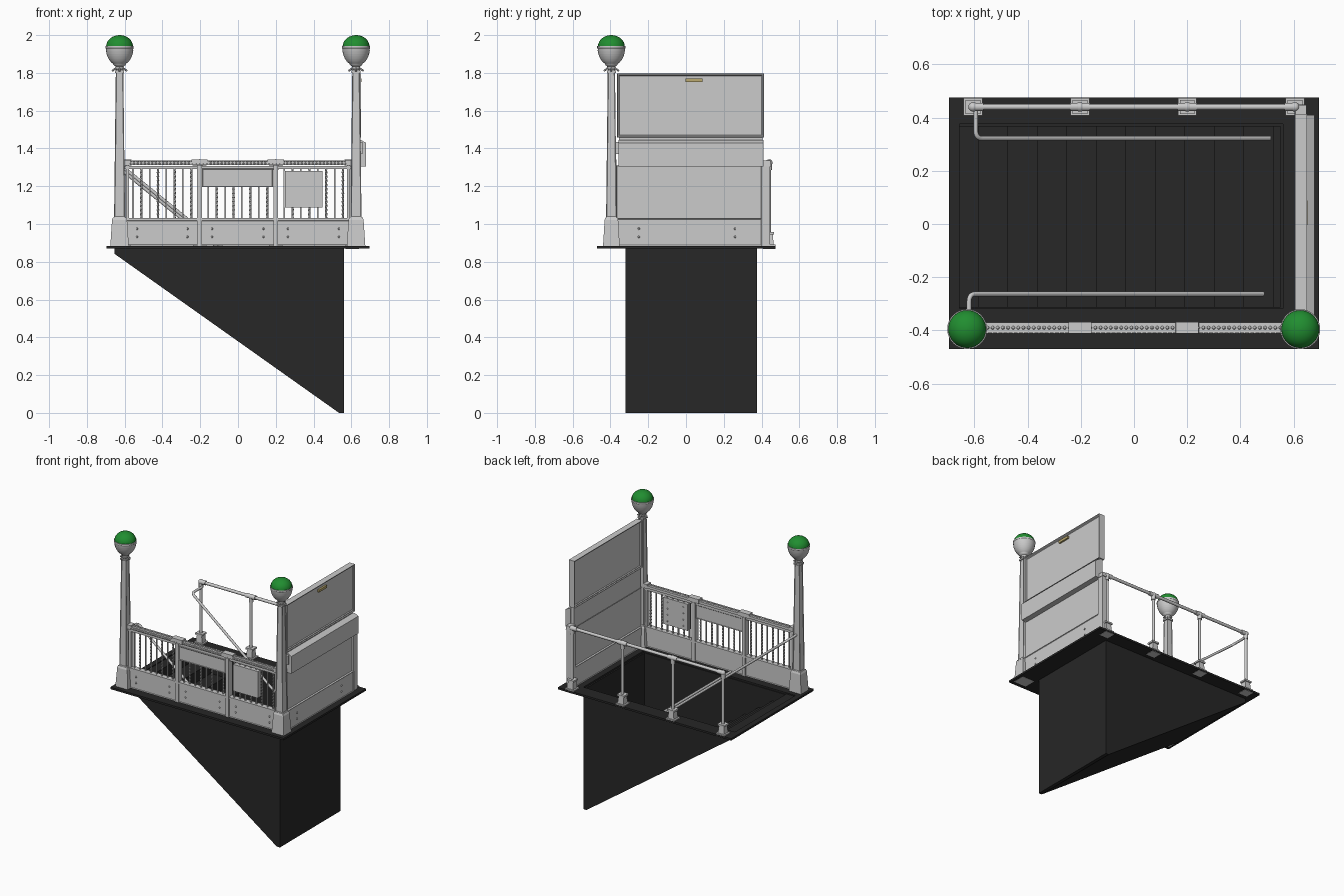
import bpy, bmesh, math
from mathutils import Vector, Matrix

if "Cube" in bpy.data.objects:
    bpy.data.objects.remove(bpy.data.objects["Cube"])


def material(name, c):
    m = bpy.data.materials.new(name)
    m.diffuse_color = (*c, 1)
    m.use_nodes = True
    m.node_tree.nodes["Principled BSDF"].inputs["Base Color"].default_value = m.diffuse_color
    return m


DARK = material("dark_stone", (0.02, 0.02, 0.02))
GREEN = material("green_glass", (0.015, 0.27, 0.03))
TAN = material("tan_metal", (0.5, 0.4, 0.16))


def finish(name, bm, mat=None, smooth=False):
    bmesh.ops.recalc_face_normals(bm, faces=bm.faces)
    me = bpy.data.meshes.new(name)
    bm.to_mesh(me)
    bm.free()
    ob = bpy.data.objects.new(name, me)
    bpy.context.collection.objects.link(ob)
    if mat:
        me.materials.append(mat)
    if smooth:
        bpy.ops.object.select_all(action='DESELECT')
        ob.select_set(True)
        bpy.context.view_layer.objects.active = ob
        bpy.ops.object.shade_smooth_by_angle(angle=math.radians(40))
    return ob


def box(bm, x0, x1, y0, y1, z0, z1, taper=1.0):
    cx, cy = (x0 + x1) / 2, (y0 + y1) / 2
    rings = []
    for z, s in ((z0, 1), (z1, taper)):
        rings.append([bm.verts.new((cx + (x - cx) * s, cy + (y - cy) * s, z))
                      for x, y in ((x0, y0), (x1, y0), (x1, y1), (x0, y1))])
    a, b = rings
    sides = [bm.faces.new((a[i], a[(i + 1) % 4], b[(i + 1) % 4], b[i])) for i in range(4)]
    bm.faces.new(a[::-1])
    bm.faces.new(b)
    return sides  # front, right, back, left


def inset(bm, faces, border, depth):
    bmesh.ops.inset_individual(bm, faces=faces, thickness=border)
    bmesh.ops.inset_individual(bm, faces=faces, thickness=0.006, depth=depth)


def prism(bm, pts, y0, y1):
    a = [bm.verts.new((x, y0, z)) for x, z in pts]
    b = [bm.verts.new((x, y1, z)) for x, z in pts]
    n = len(pts)
    for i in range(n):
        bm.faces.new((a[i], a[(i + 1) % n], b[(i + 1) % n], b[i]))
    bm.faces.new(a)
    bm.faces.new(b[::-1])


def rod(bm, p, q, r, n=12):
    p, q = Vector(p), Vector(q)
    d = q - p
    rot = d.to_track_quat('Z', 'Y').to_matrix().to_4x4()
    bmesh.ops.create_cone(bm, cap_ends=True, segments=n, radius1=r, radius2=r,
                          depth=d.length, matrix=Matrix.Translation((p + q) / 2) @ rot)


def ball(bm, p, r, u=12, v=8):
    bmesh.ops.create_uvsphere(bm, u_segments=u, v_segments=v, radius=r,
                              matrix=Matrix.Translation(p))


def lathe(bm, prof, x, y, n=32):
    rings = [[bm.verts.new((x + r * math.cos(2 * math.pi * i / n),
                            y + r * math.sin(2 * math.pi * i / n), z)) for i in range(n)]
             for r, z in prof]
    for a, b in zip(rings, rings[1:]):
        for i in range(n):
            bm.faces.new((a[i], a[(i + 1) % n], b[(i + 1) % n], b[i]))
    bm.faces.new(rings[0])
    bm.faces.new(rings[-1])


def twisted_bar(bm, x, y, z0, z1, r, turns=3, steps=24):
    rings = []
    for k in range(steps + 1):
        a = 2 * math.pi * turns * k / steps
        rings.append([bm.verts.new((x + r * math.cos(a + i * math.pi / 2),
                                    y + r * math.sin(a + i * math.pi / 2),
                                    z0 + (z1 - z0) * k / steps)) for i in range(4)])
    for a, b in zip(rings, rings[1:]):
        for i in range(4):
            bm.faces.new((a[i], a[(i + 1) % 4], b[(i + 1) % 4], b[i]))


# pavement slab around the opening
bm = bmesh.new()
for b in ((-.695, .695, -.47, -.318), (-.695, .695, .375, .475),
          (-.695, -.655, -.318, .375), (.56, .695, -.318, .375)):
    box(bm, *b, .870, .884)
finish("pavement_slab", bm, DARK)

# stairwell walls and stairs
well = [(-.655, .872), (-.655, .843), (.535, 0), (.56, 0), (.56, .872)]
bm = bmesh.new()
prism(bm, well, -.32, -.312)
prism(bm, well, .367, .375)
box(bm, .55, .56, -.312, .367, 0, .872)
finish("stairwell_walls", bm, DARK)
steps = [(-.655, .878)]
for i in range(11):
    x, z = -.585 + .111 * i, .878 - .078 * i
    steps += [(x, z), (x, z - .078)]
bm = bmesh.new()
prism(bm, steps + [(.552, .02), (.552, 0), (.535, 0), (-.655, .843)], -.313, .368)
finish("stairs", bm, DARK)

# lamp posts
for side, px in (("left", -.627), ("right", .625)):
    py = -.395
    bm = bmesh.new()
    box(bm, px - .05, px + .05, py - .045, py + .045, .869, 1.02, .8)
    box(bm, px - .041, px + .041, py - .037, py + .037, 1.02, 1.035, .85)
    f = box(bm, px - .029, px + .029, py - .028, py + .028, 1.035, 1.82, .68)
    inset(bm, f, .007, -.003)
    box(bm, px - .024, px + .024, py - .024, py + .024, 1.80, 1.812)
    for i in range(4):  # leaf brackets under the globe
        c, s = round(math.cos(i * math.pi / 2)), round(math.sin(i * math.pi / 2))
        rod(bm, (px + .015 * c, py + .015 * s, 1.828), (px + .04 * c, py + .04 * s, 1.81), .005, 6)
    finish(side + "_lamp_post", bm)
    bm = bmesh.new()
    prof = [(.015, 1.81), (.022, 1.825), (.022, 1.835), (.03, 1.84)]
    for i in range(8):
        a = math.radians(-62 + i * 8.5)
        r = .072 * math.cos(a)
        z = 1.93 + .095 * math.sin(a)
        prof += [(r, z), (r + .002, z + .004)]
    prof += [(.075, 1.931), (.075, 1.942), (.069, 1.942)]
    lathe(bm, prof, px, py)
    finish(side + "_globe_bowl", bm, None, True)
    bm = bmesh.new()
    lathe(bm, [(max(.071 * math.cos(a), .001), 1.94 + .06 * math.sin(a))
               for a in [math.pi / 2 * i / 8 for i in range(9)]], px, py)
    finish(side + "_globe_cap", bm, GREEN, True)

# front railing: kick panels, dividers, rails
Y = -.39
edges = [-.6, -.203, .2, .6]
bm = bmesh.new()
for a, b in zip(edges, edges[1:]):
    f = box(bm, a + .005, b - .005, Y - .016, Y + .016, .886, 1.02)
    inset(bm, [f[0], f[2]], .008, -.003)
    for x in (a + .065, b - .065):
        for z in (.932, .975):
            ball(bm, (x, Y - .014, z), .006, 8, 6)
box(bm, -.6, .6, Y - .02, Y + .02, 1.018, 1.032)
finish("front_kick_panels", bm)
bm = bmesh.new()
for x in edges[1:3]:
    box(bm, x - .013, x + .013, Y - .022, Y + .022, .884, 1.31)
    box(bm, x - .045, x + .045, Y - .023, Y + .023, 1.312, 1.341, .95)
box(bm, -.6, .6, Y - .012, Y + .012, 1.292, 1.308)
box(bm, -.6, .6, Y - .02, Y + .02, 1.312, 1.33)
for x in (-.585, .585):
    box(bm, x - .015, x + .015, Y - .022, Y + .022, 1.31, 1.34)
    box(bm, x - .009, x + .009, Y - .014, Y + .014, 1.03, 1.31)
finish("front_top_rail", bm)
bm = bmesh.new()
for i in range(60):
    x = -.57 + 1.14 * i / 59
    ball(bm, (x, Y, 1.329), .007, 8, 6)
    ball(bm, (x, Y - .018, 1.32), .006, 6, 4)
finish("rail_beads", bm)
bm = bmesh.new()
for a, b in zip(edges, edges[1:]):
    for i in range(8):
        x = a + (b - a) * (i + 1) / 9
        if i % 2:
            twisted_bar(bm, x, Y, 1.03, 1.295, .007)
        else:
            box(bm, x - .004, x + .004, Y - .004, Y + .004, 1.03, 1.295)
finish("balusters", bm)

# front sign plates
bm = bmesh.new()
f = box(bm, -.19, .185, Y - .02, Y + .012, 1.195, 1.293)
inset(bm, [f[0], f[2]], .006, -.003)
finish("wide_sign_plate", bm)
bm = bmesh.new()
box(bm, .25, .447, Y - .022, Y + .014, 1.087, 1.28)
for x in (.285, .412):
    for i in range(4):
        ball(bm, (x, Y + .014, 1.115 + .045 * i), .005, 8, 6)
finish("square_sign_plate", bm)

# right end wall
bm = bmesh.new()
f = box(bm, .61, .645, -.37, .40, 1.025, 1.31)
inset(bm, [f[1], f[3]], .013, -.008)
f = box(bm, .605, .65, -.37, .40, .884, 1.028)
inset(bm, [f[1], f[3]], .008, -.003)
for y in (-.25, .26):
    for z in (.932, .975):
        ball(bm, (.648, y, z), .006, 8, 6)
box(bm, .615, .64, -.355, .405, 1.305, 1.465)
box(bm, .608, .647, .40, .445, .884, 1.31)
box(bm, .604, .65, .398, .45, 1.305, 1.335, .9)
finish("end_wall", bm)
bm = bmesh.new()
f = box(bm, .605, .65, -.365, .413, 1.458, 1.798)
inset(bm, [f[1], f[3]], .017, -.006)
inset(bm, [f[1], f[3]], .008, -.006)
finish("end_wall_upper_board", bm)
bm = bmesh.new()
prism(bm, [(.64, 1.305), (.678, 1.305), (.678, 1.43), (.65, 1.445), (.64, 1.445)], -.357, .41)
box(bm, .625, .66, -.372, -.355, 1.37, 1.435)
finish("end_wall_sign_box", bm)
bm = bmesh.new()
box(bm, .64, .653, -.003, .088, 1.752, 1.77)
finish("board_latch", bm, TAN)

# back pipe railing
B = .44
bm = bmesh.new()
cols = [-.605, -.203, .2, .605]
for x in cols:
    box(bm, x - .035, x + .035, B - .033, B + .033, .868, .892)
    box(bm, x - .024, x + .024, B - .024, B + .024, .892, .945, .8)
    box(bm, x - .028, x + .028, B - .026, B + .026, .945, .957)
finish("back_post_bases", bm)
bm = bmesh.new()
for x in cols:
    rod(bm, (x, B, .95), (x, B, 1.325), .010)
    rod(bm, (x, B, 1.285), (x, B, 1.325), .015)
    ball(bm, (x, B, 1.325), .018)
rod(bm, (cols[0], B, 1.325), (cols[3], B, 1.325), .011)
for x in cols[1:3]:
    rod(bm, (x - .037, B, 1.325), (x + .037, B, 1.325), .0155)
for x, d in ((cols[0], .04), (cols[3], -.04)):
    rod(bm, (x, B, 1.325), (x + d, B, 1.325), .0155)
finish("back_pipe_railing", bm, None, True)

# sloping handrails with a rounded elbow
for name, x, y0, y1, x_end in (("back_handrail", -.595, B, .322, .51),
                               ("front_handrail", -.62, Y, -.263, .485)):
    p0, corner = Vector((x, y0, 1.29)), Vector((x, y1, 1.29))
    end = Vector((x_end, y1, 1.29 - (x_end - x) * .81))
    a = corner + (p0 - corner).normalized() * .03
    b = corner + (end - corner).normalized() * .03
    pts = [p0] + [a.lerp(corner, t / 6).lerp(corner.lerp(b, t / 6), t / 6) for t in range(7)] + [end]
    cu = bpy.data.curves.new(name, 'CURVE')
    cu.dimensions = '3D'
    cu.bevel_depth = .009
    cu.bevel_resolution = 3
    cu.use_fill_caps = True
    sp = cu.splines.new('POLY')
    sp.points.add(len(pts) - 1)
    for q, p in zip(sp.points, pts):
        q.co = (*p, 1)
    bpy.context.collection.objects.link(bpy.data.objects.new(name, cu))
